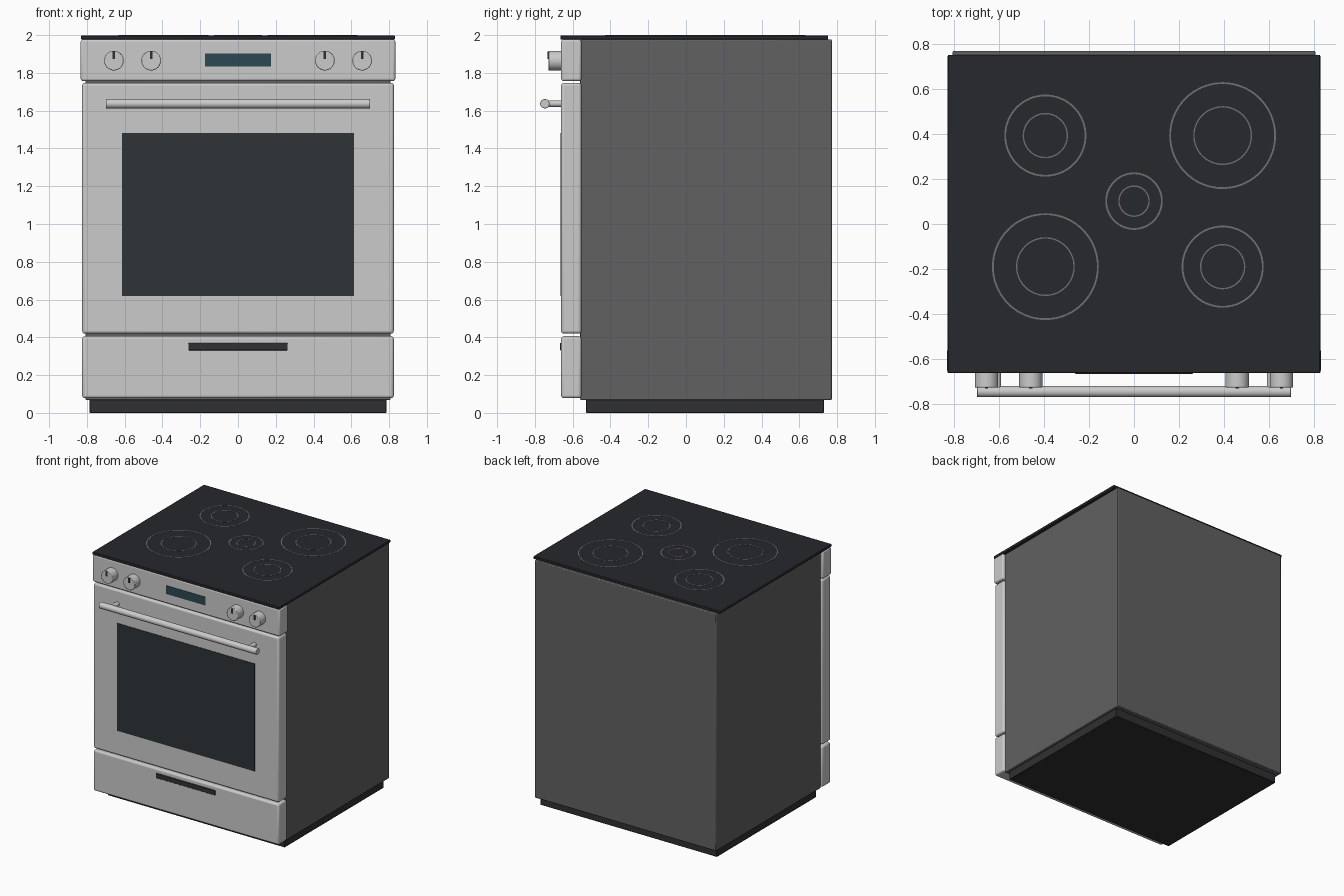
import bpy, bmesh, math
from mathutils import Matrix

if "Cube" in bpy.data.objects:
    bpy.data.objects.remove(bpy.data.objects["Cube"])


def mat(name, r, g, b):
    m = bpy.data.materials.new(name)
    m.diffuse_color = (r, g, b, 1)
    m.use_nodes = True
    m.node_tree.nodes["Principled BSDF"].inputs["Base Color"].default_value = m.diffuse_color
    return m


STEEL = mat("steel", 0.58, 0.58, 0.59)
BODY = mat("dark_grey", 0.12, 0.12, 0.122)
GLASS = mat("black_glass", 0.02, 0.021, 0.026)
WINDOW = mat("oven_glass", 0.028, 0.034, 0.037)
DISPLAY = mat("display_teal", 0.025, 0.065, 0.085)
BLACK = mat("black", 0.03, 0.03, 0.034)
RING = mat("ring_grey", 0.16, 0.16, 0.165)


def finish(name, bm, material, bevel=0.0, segments=3):
    me = bpy.data.meshes.new(name)
    bm.to_mesh(me)
    bm.free()
    ob = bpy.data.objects.new(name, me)
    bpy.context.collection.objects.link(ob)
    me.materials.append(material)
    if bevel:
        mod = ob.modifiers.new("bevel", 'BEVEL')
        mod.width = bevel
        mod.segments = segments
        mod.limit_method = 'ANGLE'
    bpy.ops.object.select_all(action='DESELECT')
    ob.select_set(True)
    bpy.context.view_layer.objects.active = ob
    bpy.ops.object.shade_smooth_by_angle(angle=math.radians(35))
    return ob


def box(name, x, y, z, material, bevel=0.0, segments=3):
    """Box from (min, max) ranges."""
    bm = bmesh.new()
    size = [r[1] - r[0] for r in (x, y, z)]
    mid = [(r[0] + r[1]) / 2 for r in (x, y, z)]
    bmesh.ops.create_cube(bm, size=1, matrix=Matrix.Translation(mid) @ Matrix.Diagonal((*size, 1)))
    return finish(name, bm, material, bevel, segments)


def cylinder(name, centre, radius, length, axis, material, bevel=0.0, sides=40):
    bm = bmesh.new()
    rot = Matrix.Rotation(math.pi / 2, 4, 'Y' if axis == 'X' else 'X')
    bmesh.ops.create_cone(bm, cap_ends=True, segments=sides, radius1=radius, radius2=radius,
                          depth=length, matrix=Matrix.Translation(centre) @ rot)
    return finish(name, bm, material, bevel, 2)


def ring(name, cx, cy, radius, width, z0=1.997, z1=2.0):
    """Flat printed ring on the glass."""
    bm = bmesh.new()
    n = 72
    prof = [(radius - width, z0), (radius - width, z1), (radius, z1), (radius, z0)]
    loops = []
    for i in range(n):
        a = 2 * math.pi * i / n
        loops.append([bm.verts.new((cx + r * math.cos(a), cy + r * math.sin(a), z)) for r, z in prof])
    for i in range(n):
        p, q = loops[i], loops[(i + 1) % n]
        for j in range(4):
            k = (j + 1) % 4
            bm.faces.new((p[j], p[k], q[k], q[j]))
    bmesh.ops.recalc_face_normals(bm, faces=bm.faces)
    finish(name, bm, RING)


# Cabinet, plinth and glass top
box("cabinet", (-0.808, 0.808), (-0.56, 0.772), (0.068, 1.977), BODY, 0.006, 2)
box("toe_kick", (-0.787, 0.787), (-0.53, 0.73), (0.0, 0.07), BLACK, 0.003, 1)
box("cooktop_glass", (-0.83, 0.83), (-0.665, 0.753), (1.976, 1.9985), GLASS, 0.004, 2)

# Front panels
box("control_panel", (-0.833, 0.833), (-0.661, -0.554), (1.757, 1.977), STEEL, 0.012)
box("oven_door", (-0.825, 0.825), (-0.661, -0.554), (0.42, 1.747), STEEL, 0.014)
box("drawer_front", (-0.825, 0.825), (-0.661, -0.554), (0.078, 0.406), STEEL, 0.014)
box("oven_window", (-0.613, 0.613), (-0.665, -0.65), (0.618, 1.483), WINDOW)
box("control_display", (-0.175, 0.175), (-0.664, -0.65), (1.835, 1.903), DISPLAY)
box("drawer_pull", (-0.263, 0.263), (-0.668, -0.65), (0.331, 0.37), BLACK, 0.004, 2)

# Door handle
cylinder("door_handle_bar", (0, -0.747, 1.637), 0.025, 1.40, 'X', STEEL, 0.003)
for s, side in ((-1, "left"), (1, "right")):
    cylinder(f"door_handle_post_{side}", (s * 0.61, -0.70, 1.637), 0.018, 0.092, 'Y', STEEL, sides=24)

    # Control knobs with pointer marks
    for x, pos in ((0.657, "outer"), (0.46, "inner")):
        cx = s * x
        cylinder(f"knob_{side}_{pos}", (cx, -0.69, 1.865), 0.052, 0.078, 'Y', STEEL, 0.004)
        box(f"knob_mark_{side}_{pos}", (cx - 0.007, cx + 0.007), (-0.733, -0.72), (1.873, 1.912), BLACK)

# Burner rings
burners = {
    "back_left": (-0.395, 0.394, 0.183, 0.101),
    "back_right": (0.395, 0.394, 0.238, 0.131),
    "centre": (0.0, 0.102, 0.128, 0.070),
    "front_left": (-0.395, -0.19, 0.238, 0.131),
    "front_right": (0.395, -0.19, 0.183, 0.101),
}
for name, (x, y, r_out, r_in) in burners.items():
    ring(f"burner_ring_{name}_outer", x, y, r_out, 0.008)
    ring(f"burner_ring_{name}_inner", x, y, r_in, 0.006)
